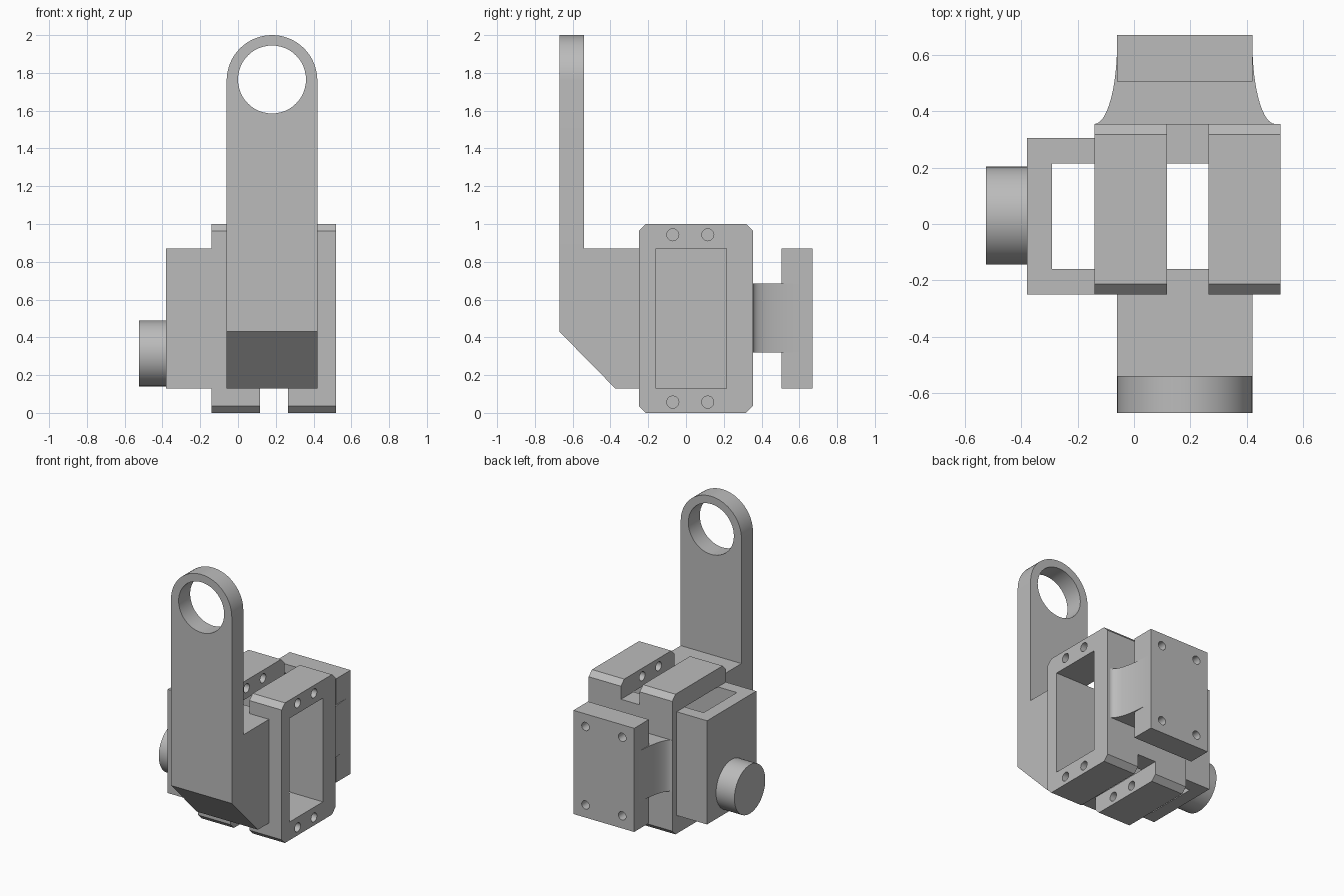
import bpy, bmesh, math
from mathutils import Vector

if "Cube" in bpy.data.objects:
    bpy.data.objects.remove(bpy.data.objects["Cube"], do_unlink=True)

GREY = (0.5, 0.5, 0.5, 1)
mat = bpy.data.materials.new("plain grey")
mat.use_nodes = True
mat.diffuse_color = GREY
mat.node_tree.nodes["Principled BSDF"].inputs["Base Color"].default_value = GREY

# Maps profile coordinates (u, v) and depth w to x, y, z for each extrusion axis
PLACE = {"x": lambda u, v, w: (w, u, v),
         "y": lambda u, v, w: (u, w, v),
         "z": lambda u, v, w: (u, v, w)}


def prism(name, profile, axis, lo, hi):
    """Extrude a closed profile along an axis."""
    bm = bmesh.new()
    face = bm.faces.new([bm.verts.new(PLACE[axis](u, v, lo)) for u, v in profile])
    ext = bmesh.ops.extrude_face_region(bm, geom=[face])
    moved = [g for g in ext["geom"] if isinstance(g, bmesh.types.BMVert)]
    bmesh.ops.translate(bm, verts=moved, vec=Vector(PLACE[axis](0, 0, hi - lo)))
    bmesh.ops.recalc_face_normals(bm, faces=bm.faces)
    mesh = bpy.data.meshes.new(name)
    bm.to_mesh(mesh)
    bm.free()
    obj = bpy.data.objects.new(name, mesh)
    bpy.context.collection.objects.link(obj)
    mesh.materials.append(mat)
    return obj


def rect(u0, u1, v0, v1):
    return [(u0, v0), (u1, v0), (u1, v1), (u0, v1)]


def arc(cu, cv, ru, rv, start, end, steps):
    angles = [math.radians(start + (end - start) * i / steps) for i in range(steps + 1)]
    return [(cu + ru * math.cos(a), cv + rv * math.sin(a)) for a in angles]


def circle(cu, cv, r, steps=32):
    return arc(cu, cv, r, r, 0, 360, steps)[:-1]


def activate(obj):
    bpy.ops.object.select_all(action="DESELECT")
    obj.select_set(True)
    bpy.context.view_layer.objects.active = obj


def cut(obj, cutter):
    """Subtract a cutter and remove it."""
    cutter.hide_render = True
    activate(obj)
    mod = obj.modifiers.new("cut", "BOOLEAN")
    mod.operation = "DIFFERENCE"
    mod.solver = "EXACT"
    mod.object = cutter
    bpy.ops.object.modifier_apply(modifier=mod.name)
    bpy.data.objects.remove(cutter, do_unlink=True)


def smooth(obj):
    activate(obj)
    bpy.ops.object.shade_smooth_by_angle(angle=math.radians(30))


# Shared dimensions
FRONT, BACK = -0.25, 0.355
IN_FRONT, IN_BACK = -0.16, 0.215
LOW, HIGH = 0.13, 0.87
ARM_L, ARM_R = -0.06, 0.42
MID = (ARM_L + ARM_R) / 2
C = 0.037

# Two chamfered clamp frames with a window and screw holes
outline = [(FRONT + C, 0), (BACK - C, 0), (BACK, C), (BACK, 1 - C),
           (BACK - C, 1), (FRONT + C, 1), (FRONT, 1 - C), (FRONT, C)]
for name, x0, x1, hole_x in (("inner_frame", -0.14, 0.117, 0.0),
                             ("outer_frame", 0.265, 0.52, 0.2)):
    frame = prism(name, outline, "x", x0, x1)
    cut(frame, prism("window", rect(IN_FRONT, IN_BACK, LOW, HIGH), "x", x0 - 0.1, x1 + 0.1))
    for y in (-0.07, 0.115):
        for z in (0.057, 0.943):
            cut(frame, prism("hole", circle(y, z, 0.032, 20), "x", hole_x, x1 + 0.1))
    smooth(frame)

# Walls bridging the gap between the frames
prism("front_bridge", rect(0.117, 0.265, FRONT, IN_FRONT), "z", LOW, HIGH)
prism("back_bridge", rect(0.117, 0.265, IN_BACK, BACK), "z", LOW, HIGH)

# Side housing, open at top and bottom, with a round boss
prism("side_housing", [(-0.14, FRONT), (-0.14, IN_FRONT), (-0.29, IN_FRONT),
                       (-0.29, IN_BACK), (-0.14, IN_BACK), (-0.14, 0.305),
                       (-0.38, 0.305), (-0.38, FRONT)], "z", LOW, HIGH)
smooth(prism("side_boss", circle(0.03, 0.315, 0.174, 48), "x", -0.525, -0.38))

# Arm base with a sloped underside
prism("arm_base", [(-0.67, 0.43), (-0.375, LOW), (FRONT, LOW),
                   (FRONT, HIGH), (-0.67, HIGH)], "x", ARM_L, ARM_R)

# Tall arm with a rounded eye
R = MID - ARM_L
arm = prism("arm", [(ARM_L, HIGH), (ARM_R, HIGH)] + arc(MID, 2 - R, R, R, 0, 180, 32),
            "y", -0.67, -0.54)
cut(arm, prism("eye", circle(MID, 2 - R + 0.005, 0.18, 48), "y", -0.8, -0.4))
smooth(arm)

# Flared neck from the frames to the mounting plate
flare = arc(-0.14, 0.64, 0.08, 0.64 - BACK, 0, -90, 16)
neck = prism("neck", flare + [(2 * MID - x, y) for x, y in reversed(flare)], "z", 0.32, 0.685)
smooth(neck)

# Rear mounting plate with four screw holes
plate = prism("mounting_plate", rect(ARM_L, ARM_R, LOW, HIGH), "y", 0.505, 0.67)
for x in (MID - 0.145, MID + 0.145):
    for z in (0.22, 0.78):
        cut(plate, prism("hole", circle(x, z, 0.03, 20), "y", 0.45, 0.75))
smooth(plate)
